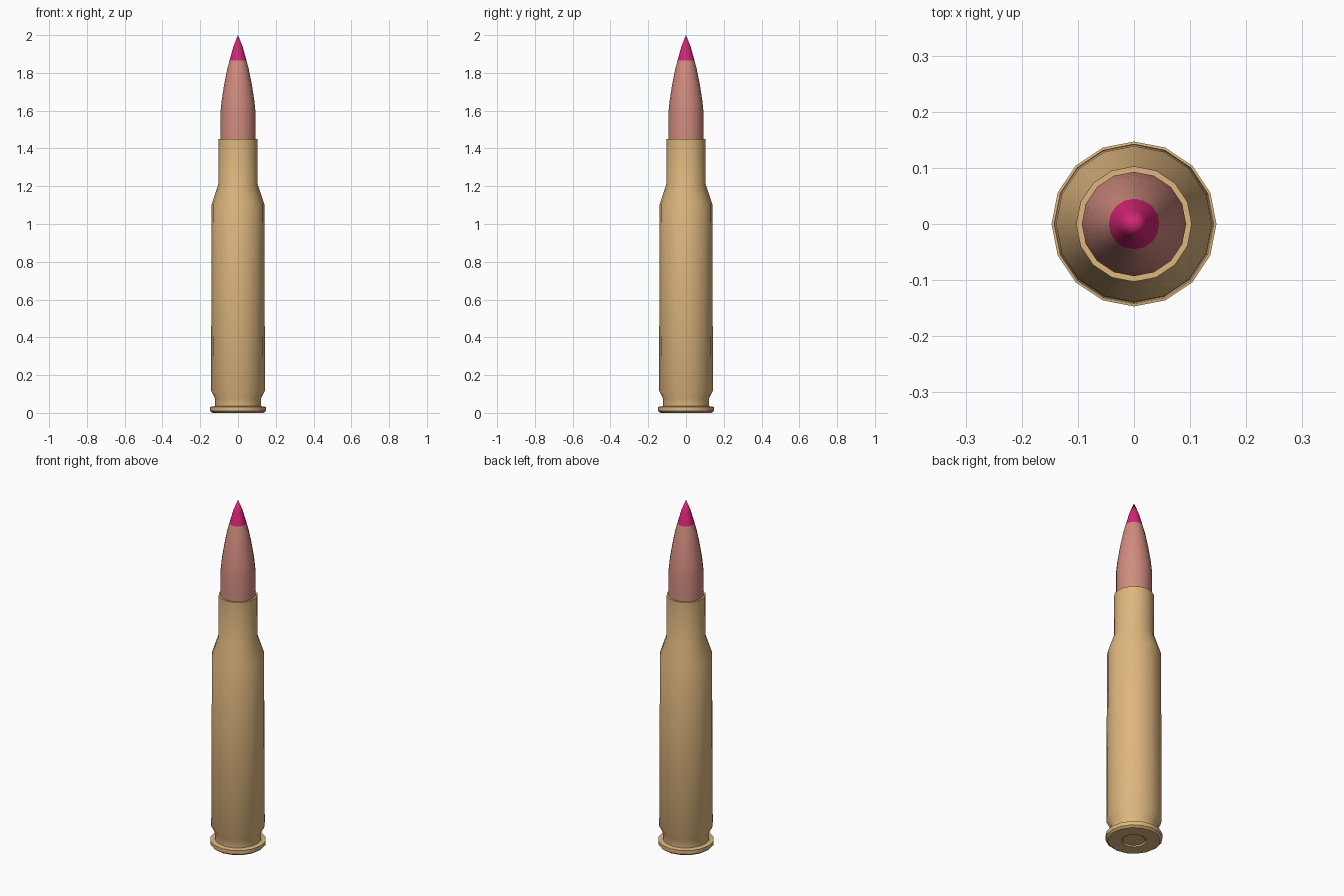
import bpy, bmesh, math

SIDES = 16

cube = bpy.data.objects.get("Cube")
if cube:
    bpy.data.objects.remove(cube, do_unlink=True)


def make_material(name, rgb):
    mat = bpy.data.materials.new(name)
    mat.use_nodes = True
    colour = (*rgb, 1.0)
    mat.diffuse_color = colour
    bsdf = mat.node_tree.nodes["Principled BSDF"]
    bsdf.inputs["Base Color"].default_value = colour
    bsdf.inputs["Roughness"].default_value = 0.5
    return mat


def lathe(name, profile, materials, split_z=None):
    """Turn a (radius, z) profile about z; faces above split_z take the second material."""
    bm = bmesh.new()
    rings = []
    for r, z in profile:
        if r == 0:
            rings.append([bm.verts.new((0, 0, z))] * SIDES)
        else:
            angles = [2 * math.pi * i / SIDES for i in range(SIDES)]
            rings.append([bm.verts.new((r * math.cos(a), r * math.sin(a), z)) for a in angles])
    for low, high in zip(rings, rings[1:]):
        for i in range(SIDES):
            j = (i + 1) % SIDES
            corners = dict.fromkeys((low[i], low[j], high[j], high[i]))
            face = bm.faces.new(list(corners))
            if split_z is not None and face.calc_center_median().z > split_z:
                face.material_index = 1
    bmesh.ops.recalc_face_normals(bm, faces=bm.faces)
    mesh = bpy.data.meshes.new(name)
    bm.to_mesh(mesh)
    bm.free()
    for mat in materials:
        mesh.materials.append(mat)
    obj = bpy.data.objects.new(name, mesh)
    bpy.context.collection.objects.link(obj)
    bpy.ops.object.select_all(action="DESELECT")
    obj.select_set(True)
    bpy.context.view_layer.objects.active = obj
    bpy.ops.object.shade_smooth_by_angle(angle=math.radians(30))
    return obj


brass = make_material("brass", (0.73, 0.47, 0.21))
copper = make_material("copper", (0.63, 0.26, 0.21))
pink = make_material("pink_paint", (0.68, 0.018, 0.18))

# Casing: primer, base, rim, extractor groove, body, shoulder, neck and open mouth
lathe("casing", [
    (0, 0.004), (0.056, 0.004), (0.06, 0.01), (0.064, 0),
    (0.135, 0), (0.147, 0.01), (0.147, 0.032), (0.123, 0.036),
    (0.123, 0.078), (0.143, 0.118), (0.139, 1.105), (0.104, 1.21),
    (0.103, 1.45), (0.092, 1.45), (0.092, 1.42),
], [brass])

# Bullet: straight shank, curved nose and painted tip
lathe("bullet", [
    (0, 1.40), (0.093, 1.40), (0.093, 1.59), (0.087, 1.65),
    (0.073, 1.74), (0.057, 1.82), (0.045, 1.865), (0.024, 1.94), (0, 2),
], [copper, pink], split_z=1.87)
